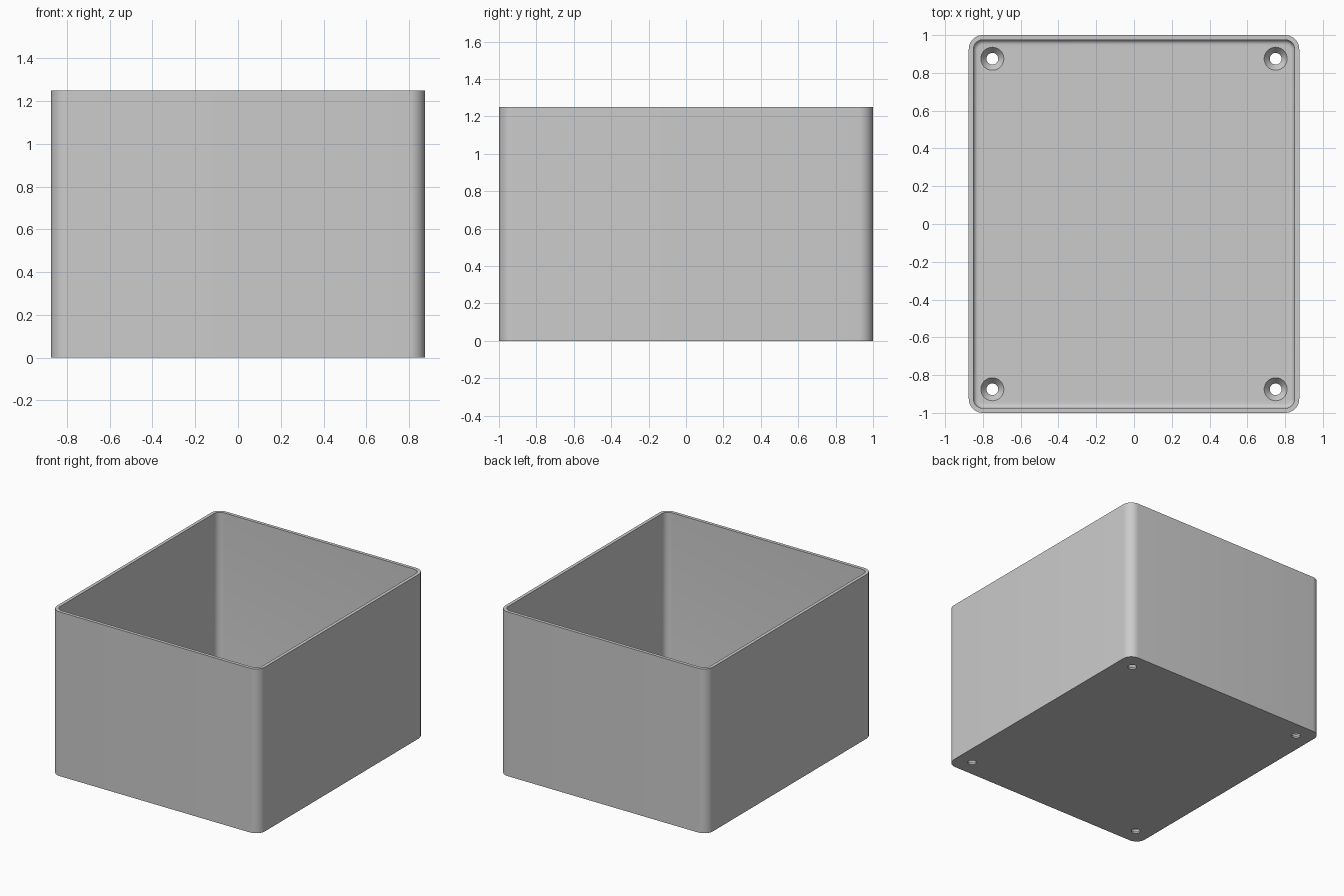
import bpy, bmesh, math
from mathutils import Vector

old = bpy.data.objects.get("Cube")
if old:
    bpy.data.objects.remove(old, do_unlink=True)

HALF_X, HALF_Y, HEIGHT = 0.875, 1.0, 1.25
CORNER, WALL, FLOOR, FILLET = 0.075, 0.025, 0.05, 0.025
STEPS = 10

grey = bpy.data.materials.new("light grey plastic")
grey.use_nodes = True
colour = (0.6, 0.6, 0.6, 1)
grey.diffuse_color = colour
grey.node_tree.nodes["Principled BSDF"].inputs["Base Color"].default_value = colour


def ring(bm, inset, z):
    """Rounded rectangle, moved inwards from the outer wall."""
    r = CORNER - inset
    cx, cy = HALF_X - CORNER, HALF_Y - CORNER
    verts = []
    for i, (sx, sy) in enumerate([(1, 1), (-1, 1), (-1, -1), (1, -1)]):
        for k in range(STEPS + 1):
            a = math.pi / 2 * (i + k / STEPS)
            verts.append(bm.verts.new((sx * cx + r * math.cos(a), sy * cy + r * math.sin(a), z)))
    return verts


def finish(bm, name):
    bmesh.ops.recalc_face_normals(bm, faces=bm.faces)
    mesh = bpy.data.meshes.new(name)
    bm.to_mesh(mesh)
    bm.free()
    obj = bpy.data.objects.new(name, mesh)
    bpy.context.collection.objects.link(obj)
    mesh.materials.append(grey)
    return obj


# Open box: outer wall, rim, inner wall, and a fillet down to the floor
bm = bmesh.new()
section = [(0, 0), (0, HEIGHT), (WALL, HEIGHT)]
for k in range(7):
    a = math.pi / 2 * k / 6
    section.append((WALL + FILLET * (1 - math.cos(a)), FLOOR + FILLET * (1 - math.sin(a))))
rings = [ring(bm, inset, z) for inset, z in section]
for a, b in zip(rings, rings[1:]):
    for i in range(len(a)):
        j = (i + 1) % len(a)
        bm.faces.new((a[i], a[j], b[j], b[i]))
bm.faces.new(rings[0])
bm.faces.new(rings[-1])
box = finish(bm, "open_box")

# Countersunk screw holes through the floor
bm = bmesh.new()
for sx in (-1, 1):
    for sy in (-1, 1):
        levels = [(0.031, -0.05), (0.031, 0.012), (0.061, FLOOR), (0.061, FLOOR + 0.05)]
        loops = []
        for r, z in levels:
            loops.append([bm.verts.new((sx * 0.75 + r * math.cos(t * math.pi / 16),
                                        sy * 0.875 + r * math.sin(t * math.pi / 16), z)) for t in range(32)])
        for a, b in zip(loops, loops[1:]):
            for i in range(32):
                j = (i + 1) % 32
                bm.faces.new((a[i], a[j], b[j], b[i]))
        bm.faces.new(loops[0])
        bm.faces.new(loops[-1])
holes = finish(bm, "screw_hole_cutter")
holes.hide_render = True
holes.hide_set(True)

cut = box.modifiers.new("screw holes", "BOOLEAN")
cut.operation = "DIFFERENCE"
cut.solver = "EXACT"
cut.object = holes
bpy.context.view_layer.objects.active = box
box.select_set(True)
bpy.ops.object.modifier_apply(modifier=cut.name)
bpy.data.objects.remove(holes, do_unlink=True)
bpy.ops.object.shade_smooth_by_angle(angle=math.radians(30))
